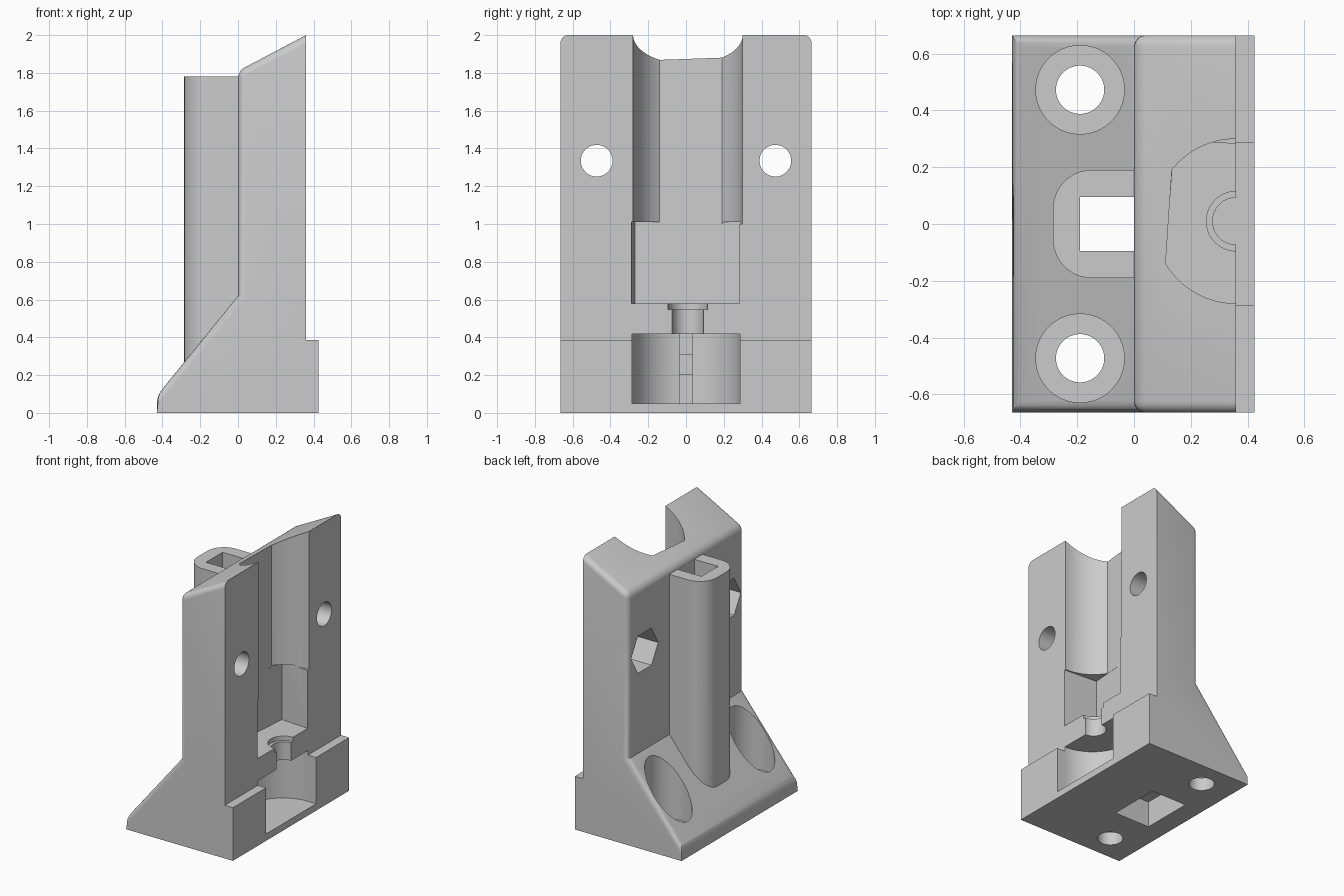
import bpy, bmesh, math
from mathutils import Vector, Matrix

old = bpy.data.objects.get("Cube")
if old:
    bpy.data.objects.remove(old, do_unlink=True)

grey = bpy.data.materials.new("plain grey")
grey.use_nodes = True
grey.diffuse_color = (0.6, 0.6, 0.6, 1)
grey.node_tree.nodes["Principled BSDF"].inputs["Base Color"].default_value = (0.6, 0.6, 0.6, 1)


def to_object(name, bm):
    bmesh.ops.recalc_face_normals(bm, faces=bm.faces)
    mesh = bpy.data.meshes.new(name)
    bm.to_mesh(mesh)
    bm.free()
    mesh.materials.append(grey)
    ob = bpy.data.objects.new(name, mesh)
    bpy.context.scene.collection.objects.link(ob)
    return ob


def extrude(points, move):
    """Closed outline pushed along a vector."""
    bm = bmesh.new()
    face = bm.faces.new([bm.verts.new(p) for p in points])
    new = bmesh.ops.extrude_face_region(bm, geom=[face])["geom"]
    verts = [v for v in new if isinstance(v, bmesh.types.BMVert)]
    bmesh.ops.translate(bm, verts=verts, vec=Vector(move))
    return bm


def column(name, outline, z0, z1):
    return to_object(name, extrude([(x, y, z0) for x, y in outline], (0, 0, z1 - z0)))


def box(name, x0, x1, y0, y1, z0, z1):
    return column(name, [(x0, y0), (x1, y0), (x1, y1), (x0, y1)], z0, z1)


def arc(cx, cy, r, a0, a1, n=16):
    angles = [math.radians(a0 + (a1 - a0) * i / n) for i in range(n + 1)]
    return [(cx + r * math.cos(a), cy + r * math.sin(a)) for a in angles]


def circle(cx, cy, r, n=64):
    return arc(cx, cy, r, 0, 360, n)[:-1]


def x_prism(name, y, z, r, n, x0, x1):
    """Regular prism lying along x."""
    pts = [(x0, y + a, z + b) for a, b in circle(0, 0, r, n)]
    return to_object(name, extrude(pts, (x1 - x0, 0, 0)))


def combine(target, other, operation):
    mod = target.modifiers.new("combine", "BOOLEAN")
    mod.operation = operation
    mod.solver = "EXACT"
    mod.object = other
    bpy.context.view_layer.objects.active = target
    bpy.ops.object.modifier_apply(modifier=mod.name)
    bpy.data.objects.remove(other, do_unlink=True)


# Main block: side profile, rounded along the back
HALF = 0.665
profile = [(-0.43, 0), (0.425, 0), (0.425, 0.385), (0.36, 0.385), (0.36, 2),
           (0, 1.81), (0, 0.62), (-0.43, 0.09)]
bm = extrude([(x, -HALF, z) for x, z in profile], (0, 2 * HALF, 0))
rounded = []
for e in bm.edges:
    a, b = (v.co for v in e.verts)
    mid = (a + b) / 2
    along_y = abs(a.y - b.y) > 0.1
    ridge = along_y and (mid.z > 1.7 and mid.x < 0.1 or mid.x < -0.4 and mid.z > 0.05)
    rim = not along_y and mid.x < 0.2 and mid.z > 0.2
    if ridge or rim:
        rounded.append(e)
bmesh.ops.bevel(bm, geom=rounded, offset=0.04, offset_type="OFFSET", segments=5,
                profile=0.5, affect="EDGES", clamp_overlap=True)
body = to_object("holder_body", bm)

# Cable tower on the back
R = 0.135
tower = ([(0.05, 0.19)] + arc(-0.285 + R, 0.19 - R, R, 90, 180)
         + arc(-0.285 + R, R - 0.19, R, 180, 270) + [(0.05, -0.19)])
combine(body, column("cable_tower", tower, 0.15, 1.78), "UNION")

cutters = []
# Cable channel with its wider bottom socket
cutters.append(box("cable_channel", -0.19, 0, -0.095, 0.095, -0.1, 1.9))
cutters.append(box("bottom_socket", -0.285, 0, -0.19, 0.19, -0.1, 0.19))

# Upper cradle: round bore with a flat at the back
AX, AY = 0.36, 0.01
bore = ([(0.6, AY + 0.29)] + arc(AX, AY, 0.29, 90, 141.3) + arc(AX, AY, 0.29, 211, 270)
        + [(0.6, AY - 0.29)])
cutters.append(column("upper_cradle", bore, 1.0, 2.2))

# Slightly turned square bay under the cradle
turn = Matrix.Rotation(math.radians(-4.3), 2)
corner = Vector((0.1, -0.27))
bay = [corner + turn @ Vector(p) for p in [(0, 0), (0.45, 0), (0.45, 0.57), (0, 0.57)]]
cutters.append(column("square_bay", [tuple(p) for p in bay], 0.58, 1.01))

# Stepped shaft passage and round chamber below
for name, r, z0, z1 in [("shaft_passage", 0.083, 0.4, 0.6), ("shaft_collar", 0.105, 0.548, 0.6)]:
    cutters.append(column(name, [(0.6, r)] + arc(AX, AY, r, 90, 270, 32) + [(0.6, -r)], z0, z1))
chamber = [(0.6, 0.287)] + arc(AX, 0, 0.287, 90, 270, 40) + [(0.6, -0.287)]
cutters.append(column("round_chamber", chamber, 0.05, 0.418))
cutters.append(box("chamber_groove", 0.06, 0.3, -0.035, 0.035, 0.05, 0.418))
cutters.append(box("wire_slot", -0.1, 0.3, -0.035, 0.035, 0.205, 0.31))

# Bolt holes, nut pockets and base screw holes on both sides
for side in (-1, 1):
    y = 0.473 * side
    cutters.append(x_prism("bolt_hole", y, 1.335, 0.084, 48, -0.1, 0.5))
    cutters.append(x_prism("nut_pocket", y, 1.335, 0.155, 6, -0.1, 0.18))
    cutters.append(column("screw_hole", circle(-0.19, y, 0.085), -0.1, 0.3))
    cutters.append(column("screw_head_recess", circle(-0.19, y, 0.156), 0.095, 0.9))

# The recess tops stay clear of the wall since they end behind its face
for cutter in cutters:
    combine(body, cutter, "DIFFERENCE")

bpy.ops.object.select_all(action="DESELECT")
body.select_set(True)
bpy.context.view_layer.objects.active = body
bpy.ops.object.shade_smooth_by_angle(angle=math.radians(25))
